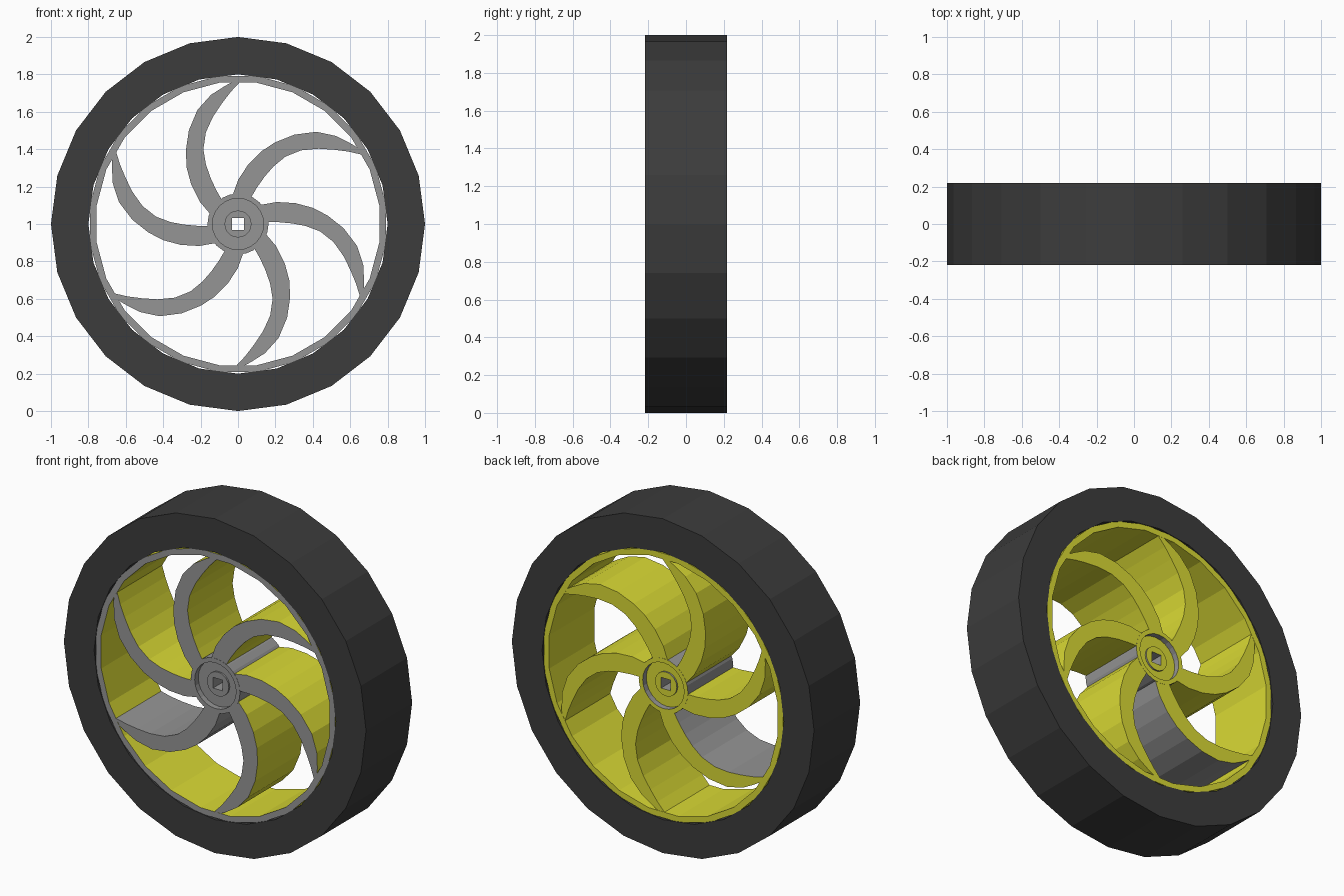
import bpy, bmesh
from math import sin, cos, radians, pi

if "Cube" in bpy.data.objects:
    bpy.data.objects.remove(bpy.data.objects["Cube"])

CZ = 1.0  # axle height


def material(name, color):
    m = bpy.data.materials.new(name)
    m.diffuse_color = (*color, 1)
    m.use_nodes = True
    m.node_tree.nodes["Principled BSDF"].inputs["Base Color"].default_value = m.diffuse_color
    return m


RUBBER = material("rubber", (0.045, 0.045, 0.045))
GREY = material("grey", (0.3, 0.3, 0.3))
YELLOW = material("yellow", (0.7, 0.7, 0.035))


def finish(name, bm, front, side, back):
    """Colour faces by direction: front, sides, back."""
    bmesh.ops.recalc_face_normals(bm, faces=bm.faces)
    bm.normal_update()
    for f in bm.faces:
        f.material_index = 0 if f.normal.y < -0.5 else 2 if f.normal.y > 0.5 else 1
    me = bpy.data.meshes.new(name)
    bm.to_mesh(me)
    bm.free()
    for m in (front, side, back):
        me.materials.append(m)
    ob = bpy.data.objects.new(name, me)
    ob.location.z = CZ
    bpy.context.collection.objects.link(ob)
    return ob


def lathe(name, profile, mats, n=24, phase=0.0, square=0.032):
    """Spin a closed (radius, y) profile; radius 0 means the square bore."""
    bm = bmesh.new()
    rings = []
    for i in range(n):
        a = 2 * pi * i / n + phase
        c, s = cos(a), sin(a)
        ring = []
        for r, y in profile:
            rr = r or square / max(abs(c), abs(s))
            ring.append(bm.verts.new((rr * c, y, rr * s)))
        rings.append(ring)
    k = len(profile)
    for i in range(n):
        p, q = rings[i], rings[(i + 1) % n]
        for j in range(k):
            bm.faces.new((p[j], p[(j + 1) % k], q[(j + 1) % k], q[j]))
    return finish(name, bm, *mats)


def band(r0, r1, h):
    return [(r0, -h), (r1, -h), (r1, h), (r0, h)]


# Curved blade edges (x, z from the axle), hub to rim
OUTER = [(-.15, .055), (-.205, .12), (-.25, .21), (-.274, .30), (-.279, .39),
         (-.263, .50), (-.217, .61), (-.145, .69), (-.07, .738), (.0, .775)]
INNER = [(-.086, .128), (-.118, .185), (-.148, .25), (-.172, .32), (-.185, .40),
         (-.172, .49), (-.133, .575), (-.086, .645), (-.04, .705), (.025, .775)]


def spoke(name, angle, side, h):
    bm = bmesh.new()
    c, s = cos(angle), sin(angle)
    rows = []
    for pair in zip(OUTER, INNER):
        rows.append([bm.verts.new((x * c - z * s, y, x * s + z * c))
                     for y in (-h, h) for x, z in (pair if y < 0 else pair[::-1])])
    for p, q in zip(rows, rows[1:]):
        for j in range(4):
            bm.faces.new((p[j], p[(j + 1) % 4], q[(j + 1) % 4], q[j]))
    bm.faces.new(rows[0])
    bm.faces.new(rows[-1])
    finish(name, bm, GREY, side, YELLOW)


# Tyre
lathe("tyre", band(0.80, 1.0, 0.218), (RUBBER,) * 3)

# Rim
lathe("rim", band(0.762, 0.798, 0.214), (GREY, YELLOW, YELLOW), phase=radians(7.5))

# Hub with a dished recess at each end and a square bore
half = [(0, -.19), (.072, -.19), (.072, -.18), (.137, -.18), (.137, -.214), (.163, -.214)]
lathe("hub", half + [(r, -y) for r, y in reversed(half)], (GREY, GREY, YELLOW))

# Six swept spokes
for i in range(6):
    spoke(f"spoke_{i + 1}", radians(60 * i), GREY if i == 2 else YELLOW, 0.213)
